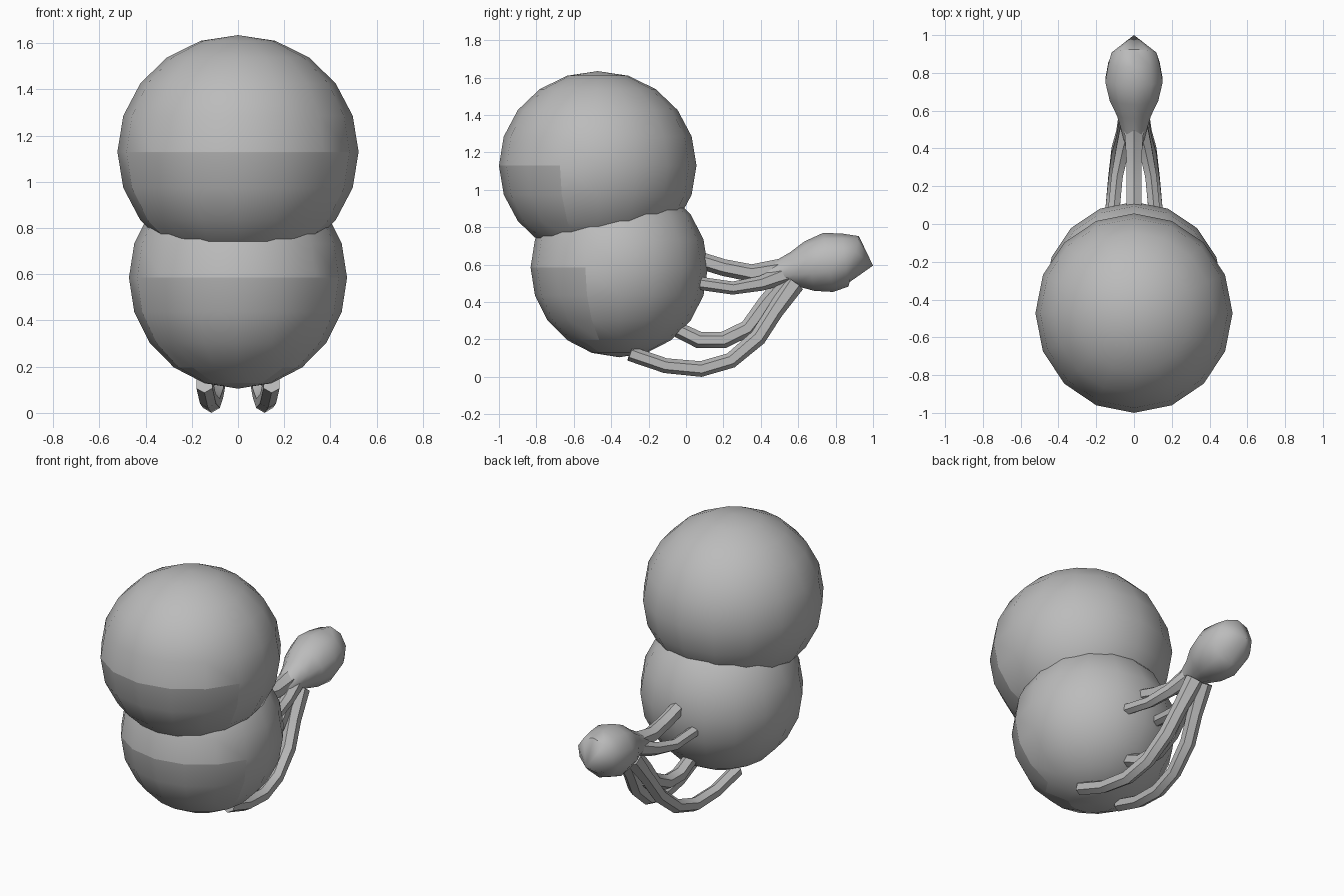
import bpy, bmesh, math
from mathutils import Vector

if "Cube" in bpy.data.objects:
    bpy.data.objects.remove(bpy.data.objects["Cube"])

grey = bpy.data.materials.new("plain grey")
grey.diffuse_color = (0.5, 0.5, 0.5, 1)
grey.use_nodes = True
grey.node_tree.nodes["Principled BSDF"].inputs["Base Color"].default_value = grey.diffuse_color


def finish(bm, name, smooth=True):
    bmesh.ops.recalc_face_normals(bm, faces=bm.faces)
    for f in bm.faces:
        f.smooth = smooth
    me = bpy.data.meshes.new(name)
    bm.to_mesh(me)
    bm.free()
    me.materials.append(grey)
    ob = bpy.data.objects.new(name, me)
    bpy.context.collection.objects.link(ob)
    return ob


def ball(name, centre, size):
    """Low-poly ball with a creased panel on the lower front."""
    bm = bmesh.new()
    bmesh.ops.create_uvsphere(bm, u_segments=16, v_segments=10, radius=1)

    def in_panel(f):
        c = f.calc_center_median()
        return c.y < -0.25 and c.z < 0.02 + 0.12 * abs(c.x)

    panel = {f for f in bm.faces if in_panel(f)}
    for e in bm.edges:
        if sum(f in panel for f in e.link_faces) == 1:
            e.smooth = False
    for v in bm.verts:
        v.co = Vector(centre) + Vector(a * b for a, b in zip(v.co, size))
    finish(bm, name)


def tube(name, pts, sides):
    """Sweep rings along points (x, y, z, radius); radius 0 makes a tip."""
    bm = bmesh.new()
    pos = [Vector(p[:3]) for p in pts]
    rings = []
    for i, p in enumerate(pts):
        t = (pos[min(i + 1, len(pts) - 1)] - pos[max(i - 1, 0)]).normalized()
        side = (Vector((1, 0, 0)) - t * t.x).normalized()
        up = side.cross(t)
        rings.append([bm.verts.new(pos[i] + p[3] * (side * math.cos(a) + up * math.sin(a)))
                      for a in (2 * math.pi * k / sides + math.pi / 2 for k in range(sides))])
    for a, b in zip(rings, rings[1:]):
        for k in range(sides):
            j = (k + 1) % sides
            bm.faces.new((a[k], a[j], b[j], b[k]))
    bm.faces.new(rings[0])
    bm.faces.new(rings[-1])
    bmesh.ops.remove_doubles(bm, verts=bm.verts, dist=0.0005)
    ob = finish(bm, name)
    bpy.context.view_layer.objects.active = ob
    ob.select_set(True)
    bpy.ops.object.shade_smooth_by_angle(angle=math.radians(50))
    ob.select_set(False)


# Stacked balls
ball("upper_ball", (0, -0.472, 1.13), (0.522, 0.528, 0.505))
ball("lower_ball", (0, -0.357, 0.585), (0.472, 0.474, 0.48))

# Knob with pointed end
tube("knob", [(0, 0.42, 0.53, 0.05), (0, 0.50, 0.555, 0.07), (0, 0.58, 0.575, 0.095),
              (0, 0.66, 0.592, 0.135), (0, 0.76, 0.612, 0.16), (0, 0.85, 0.625, 0.143),
              (0, 0.90, 0.63, 0.125), (0, 1.0, 0.595, 0)], 10)

# Single upper and lower stems on the centre line
tube("upper_stem", [(0, 0.07, 0.625, 0.045), (0, 0.20, 0.585, 0.045),
                    (0, 0.35, 0.555, 0.047), (0, 0.52, 0.575, 0.06)], 6)
tube("lower_stem", [(0, -0.08, 0.27, 0.04), (0, 0.07, 0.197, 0.045), (0, 0.20, 0.197, 0.045),
                    (0, 0.33, 0.26, 0.045), (0, 0.43, 0.39, 0.05), (0, 0.56, 0.53, 0.06)], 6)

# Mirrored side stems
for s, label in ((-1, "left"), (1, "right")):
    tube("middle_stem_" + label,
         [(s * 0.11, 0.04, 0.505, 0.035), (s * 0.09, 0.25, 0.475, 0.035),
          (s * 0.06, 0.40, 0.50, 0.04), (s * 0.025, 0.54, 0.55, 0.05)], 6)
    tube("bottom_stem_" + label,
         [(s * 0.145, -0.30, 0.125, 0.04), (s * 0.13, -0.11, 0.06, 0.04),
          (s * 0.115, 0.08, 0.042, 0.042), (s * 0.10, 0.24, 0.088, 0.042),
          (s * 0.08, 0.385, 0.21, 0.045), (s * 0.055, 0.475, 0.35, 0.045),
          (s * 0.03, 0.58, 0.50, 0.055)], 6)
